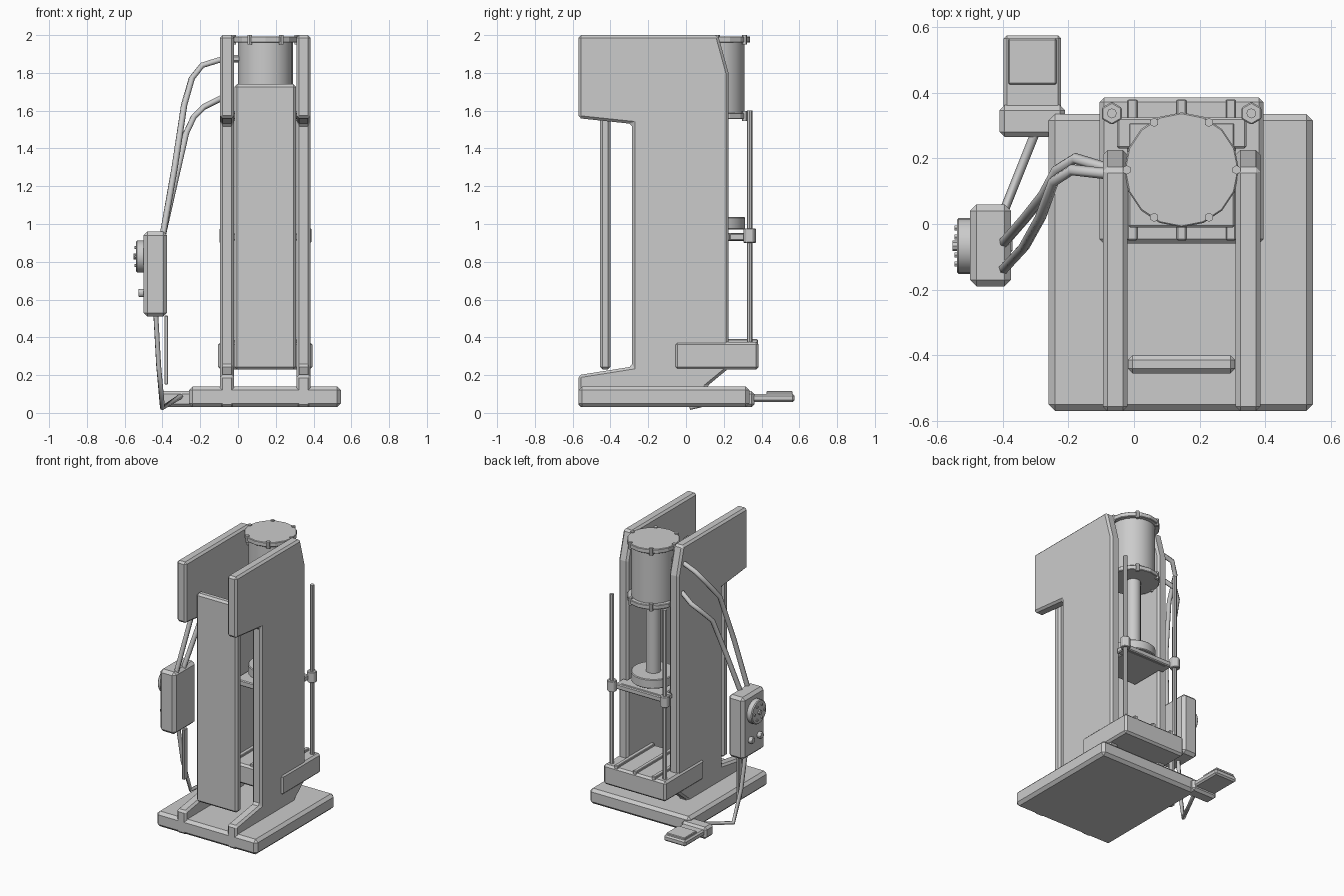
import bpy, bmesh, math
from mathutils import Vector

old = bpy.data.objects.get("Cube")
if old:
    bpy.data.objects.remove(old, do_unlink=True)

grey = bpy.data.materials.new("machine grey")
grey.use_nodes = True
GREY = (0.6, 0.6, 0.6, 1)
grey.diffuse_color = GREY
grey.node_tree.nodes["Principled BSDF"].inputs["Base Color"].default_value = GREY


def finish(name, bm, bevel=0.0, smooth=False):
    bmesh.ops.recalc_face_normals(bm, faces=bm.faces)
    mesh = bpy.data.meshes.new(name)
    bm.to_mesh(mesh)
    bm.free()
    obj = bpy.data.objects.new(name, mesh)
    bpy.context.collection.objects.link(obj)
    mesh.materials.append(grey)
    if bevel:
        mod = obj.modifiers.new("Chamfer", 'BEVEL')
        mod.width, mod.segments, mod.limit_method = bevel, 1, 'ANGLE'
    if smooth:
        for o in bpy.context.selected_objects:
            o.select_set(False)
        obj.select_set(True)
        bpy.context.view_layer.objects.active = obj
        bpy.ops.object.shade_smooth_by_angle(angle=math.radians(35))
    return obj


def box(name, x, y, z, bevel=0.0):
    bm = bmesh.new()
    bmesh.ops.create_cube(bm, size=1)
    for v in bm.verts:
        v.co = [lo + (hi - lo) * (c + 0.5) for c, (lo, hi) in zip(v.co, (x, y, z))]
    return finish(name, bm, bevel)


def cylinder(name, start, end, radius, sides, bevel=0.0, smooth=False):
    a, b = Vector(start), Vector(end)
    bm = bmesh.new()
    bmesh.ops.create_cone(bm, cap_ends=True, segments=sides, radius1=radius,
                          radius2=radius, depth=(b - a).length)
    turn = (b - a).to_track_quat('Z', 'Y')
    for v in bm.verts:
        v.co = turn @ v.co + (a + b) / 2
    return finish(name, bm, bevel, smooth)


def extrude_x(name, profile, x0, x1, bevel):
    bm = bmesh.new()
    face = bm.faces.new([bm.verts.new((x0, y, z)) for y, z in profile])
    out = bmesh.ops.extrude_face_region(bm, geom=[face])
    for v in out["geom"]:
        if isinstance(v, bmesh.types.BMVert):
            v.co.x = x1
    return finish(name, bm, bevel)


def cable(name, points, radius):
    curve = bpy.data.curves.new(name, 'CURVE')
    curve.dimensions = '3D'
    curve.bevel_depth, curve.bevel_resolution = radius, 1
    curve.use_fill_caps = True
    line = curve.splines.new('POLY')
    line.points.add(len(points) - 1)
    for p, co in zip(line.points, points):
        p.co = (*co, 1)
    obj = bpy.data.objects.new(name, curve)
    bpy.context.collection.objects.link(obj)
    curve.materials.append(grey)


CX, CY = 0.145, 0.165    # press axis

# Frame: base slab, two side plates, front panel, work table with rails
box("base", (-0.26, 0.545), (-0.57, 0.335), (0.03, 0.14), 0.02)
side = [(-0.57, 0.03), (-0.57, 0.2), (-0.285, 0.245), (-0.285, 1.53), (-0.57, 1.56),
        (-0.57, 2.0), (0.17, 2.0), (0.225, 1.8), (0.225, 0.235), (0.11, 0.14), (0.11, 0.03)]
for s, label in ((-1, "right"), (1, "left")):
    extrude_x(label + "_side_plate", side, CX + s * 0.165, CX + s * 0.24, 0.014)
box("front_panel", (-0.018, 0.308), (-0.455, -0.4), (0.23, 1.74), 0.014)
box("work_table", (-0.105, 0.395), (-0.06, 0.385), (0.23, 0.375), 0.014)
for i, s in enumerate((-1, 0, 1)):
    x = CX + s * 0.15
    box(f"table_rail_{i}", (x - 0.015, x + 0.015), (-0.05, 0.38), (0.36, 0.39), 0.004)

# Hydraulic cylinder with bolted flanges
cylinder("cylinder_body", (CX, CY, 1.56), (CX, CY, 1.98), 0.145, 24, 0, True)
for label, z0, z1, b0, b1 in (("top", 1.96, 1.993, 1.95, 2.0), ("bottom", 1.555, 1.588, 1.545, 1.597)):
    cylinder(label + "_flange", (CX, CY, z0), (CX, CY, z1), 0.175, 16, 0.004)
    for i in range(6):
        a = i * math.pi / 3
        x, y = CX + 0.167 * math.cos(a), CY + 0.167 * math.sin(a)
        cylinder(f"{label}_bolt_{i}", (x, y, b0), (x, y, b1), 0.014, 6)

# Ram, foot and sliding carriage
cylinder("ram", (CX, CY, 0.94), (CX, CY, 1.57), 0.05, 20, 0, True)
cylinder("ram_foot", (CX, CY, 0.97), (CX, CY, 1.037), 0.148, 24, 0.005, True)
box("carriage_plate", (-0.018, 0.308), (-0.01, 0.31), (0.91, 0.952), 0.006)
box("carriage_bar", (-0.052, 0.342), (0.23, 0.325), (0.912, 0.95), 0.006)
for s, label in ((-1, "right"), (1, "left")):
    x = CX + s * 0.2125
    cylinder(label + "_guide_rod", (x, 0.337, 0.36), (x, 0.337, 1.6), 0.015, 8, 0, True)
    cylinder(label + "_collar", (x, 0.337, 0.9), (x, 0.337, 0.977), 0.035, 6, 0.004)

# Control box with dial and knobs
box("control_box", (-0.5, -0.375), (-0.19, 0.06), (0.51, 0.96), 0.02)
cylinder("dial", (-0.49, -0.067, 0.828), (-0.54, -0.067, 0.828), 0.085, 24, 0.006, True)
cylinder("dial_hub", (-0.53, -0.067, 0.828), (-0.553, -0.067, 0.828), 0.016, 8)
for i in range(6):
    a = i * math.pi / 3
    y, z = -0.067 + 0.055 * math.cos(a), 0.828 + 0.055 * math.sin(a)
    cylinder(f"dial_stud_{i}", (-0.53, y, z), (-0.547, y, z), 0.009, 6)
for i, y in enumerate((-0.02, -0.12)):
    cylinder(f"knob_{i}", (-0.49, y, 0.635), (-0.527, y, 0.635), 0.023, 12, 0.004, True)

# Hoses and foot pedal lead
cable("upper_hose", [(-0.02, 0.15, 1.875), (-0.1, 0.155, 1.868), (-0.19, 0.165, 1.84), (-0.245, 0.13, 1.77),
                     (-0.285, 0.02, 1.63), (-0.335, -0.07, 1.3), (-0.4, -0.14, 0.93)], 0.017)
cable("lower_hose", [(-0.06, 0.165, 1.68), (-0.1, 0.175, 1.66), (-0.18, 0.2, 1.62), (-0.235, 0.165, 1.565),
                     (-0.275, 0.09, 1.48), (-0.33, 0.02, 1.24), (-0.4, -0.06, 0.93)], 0.017)
cylinder("port_fitting", (-0.03, 0.15, 1.875), (0.01, 0.15, 1.875), 0.02, 6)
cable("pedal_lead", [(-0.435, -0.065, 0.52), (-0.42, -0.03, 0.25), (-0.4, 0.03, 0.027),
                     (-0.3, 0.28, 0.09)], 0.014)
box("lead_guard", (-0.39, -0.37), (-0.085, -0.045), (0.15, 0.515), 0.004)

# Foot pedal
box("pedal_housing", (-0.41, -0.21), (0.265, 0.362), (0.03, 0.115), 0.016)
box("pedal_base", (-0.397, -0.222), (0.35, 0.575), (0.057, 0.1), 0.01)
box("pedal_tread", (-0.383, -0.236), (0.425, 0.565), (0.095, 0.115), 0.004)
